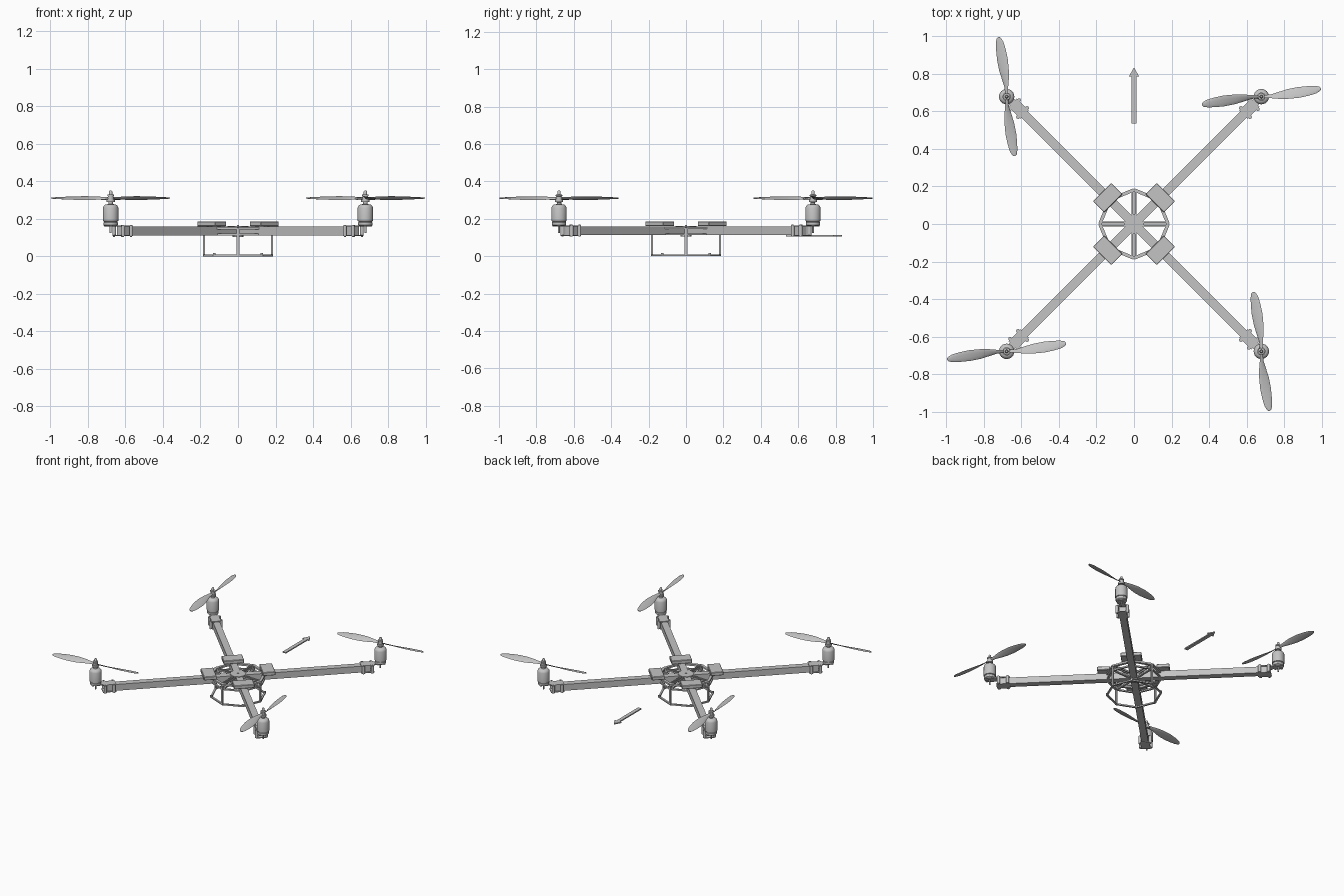
import bpy, bmesh
from math import pi, sin, cos, radians
from mathutils import Matrix, Vector

if "Cube" in bpy.data.objects:
    bpy.data.objects.remove(bpy.data.objects["Cube"])

GREY = bpy.data.materials.new("light grey")
GREY.use_nodes = True
GREY.diffuse_color = (0.55, 0.55, 0.55, 1)
GREY.node_tree.nodes["Principled BSDF"].inputs["Base Color"].default_value = GREY.diffuse_color


def finish(name, bm, turn=0.0, smooth=False):
    """Turn the mesh about the centre and add it to the scene."""
    bmesh.ops.rotate(bm, verts=bm.verts, cent=(0, 0, 0), matrix=Matrix.Rotation(turn, 3, 'Z'))
    bmesh.ops.recalc_face_normals(bm, faces=bm.faces)
    mesh = bpy.data.meshes.new(name)
    bm.to_mesh(mesh)
    bm.free()
    mesh.materials.append(GREY)
    obj = bpy.data.objects.new(name, mesh)
    bpy.context.collection.objects.link(obj)
    if smooth:
        bpy.ops.object.select_all(action='DESELECT')
        obj.select_set(True)
        bpy.context.view_layer.objects.active = obj
        bpy.ops.object.shade_smooth_by_angle(angle=radians(40))
    return obj


def box(bm, centre, size):
    m = Matrix.Translation(centre) @ Matrix.Diagonal((*size, 1))
    bmesh.ops.create_cube(bm, size=1, matrix=m)


def rod(bm, x, y, z0, z1, r, sides=12):
    bmesh.ops.create_cone(bm, cap_ends=True, segments=sides, radius1=r, radius2=r, depth=z1 - z0,
                          matrix=Matrix.Translation((x, y, (z0 + z1) / 2)))


def bar(bm, a, b, width, height):
    """Rectangular bar between two points at the same height."""
    a, b = Vector(a), Vector(b)
    m = (Matrix.Translation((a + b) / 2) @ (b - a).to_track_quat('X', 'Z').to_matrix().to_4x4()
         @ Matrix.Diagonal(((b - a).length, width, height, 1)))
    bmesh.ops.create_cube(bm, size=1, matrix=m)


def lathe(bm, x, profile, sides=24):
    """Closed turned shape from (radius, height) pairs."""
    rings = [[bm.verts.new((x + r * cos(2 * pi * i / sides), r * sin(2 * pi * i / sides), z))
              for i in range(sides)] for r, z in profile]
    for lo, hi in zip(rings, rings[1:]):
        for i in range(sides):
            j = (i + 1) % sides
            bm.faces.new((lo[i], lo[j], hi[j], hi[i]))
    bm.faces.new(rings[0])
    bm.faces.new(rings[-1])


def prism(bm, outline, z0, z1):
    face = bm.faces.new([bm.verts.new((x, y, z0)) for x, y in outline])
    up = bmesh.ops.extrude_face_region(bm, geom=[face])["geom"]
    bmesh.ops.translate(bm, vec=(0, 0, z1 - z0), verts=[v for v in up if isinstance(v, bmesh.types.BMVert)])


def octagon(bm, r, z, width, height):
    pts = [Vector((r * cos(i * pi / 4), r * sin(i * pi / 4), z)) for i in range(8)]
    for i in range(8):
        bar(bm, pts[i], pts[(i + 1) % 8], width, height)


def blade_sections():
    """Span, chord, sideways offset and twist of one blade."""
    return [(0.01, 0.018, 0, -35), (0.05, 0.024, -0.004, -35), (0.09, 0.040, -0.004, -28),
            (0.14, 0.055, -0.002, -22), (0.20, 0.060, 0, -17), (0.25, 0.053, 0.002, -14),
            (0.29, 0.042, 0.004, -11), (0.312, 0.026, 0.006, -9), (0.32, 0.008, 0.006, -8)]


def blade(bm):
    rings = []
    for x, chord, off, twist in blade_sections():
        ring = []
        for i in range(10):
            a = 2 * pi * i / 10
            p = Vector((0, chord / 2 * cos(a), 0.003 * sin(a)))
            p.rotate(Matrix.Rotation(radians(twist), 3, 'X'))
            ring.append(bm.verts.new(p + Vector((x, off, 0))))
        rings.append(ring)
    for lo, hi in zip(rings, rings[1:]):
        for i in range(10):
            j = (i + 1) % 10
            bm.faces.new((lo[i], lo[j], hi[j], hi[i]))
    bm.faces.new(rings[0])
    bm.faces.new(rings[-1])


MOTOR_R = 0.96
for k, side in enumerate(("back_left", "back_right", "front_right", "front_left")):
    turn = pi / 4 + k * pi / 2

    # square tube arm
    bm = bmesh.new()
    box(bm, (0.445, 0, 0.135), (0.89, 0.046, 0.046))
    finish("arm_" + side, bm, turn)

    # clamp with bolts, and the cross mount below the motor
    bm = bmesh.new()
    for z in (0.111, 0.161):
        box(bm, (0.87, 0, z), (0.09, 0.062, 0.006))
    for x in (0.84, 0.90):
        for y in (-0.034, 0.034):
            rod(bm, x, y, 0.108, 0.164, 0.010)
            rod(bm, x, y, 0.104, 0.168, 0.005, 6)
    box(bm, (0.93, 0, 0.161), (0.05, 0.04, 0.006))
    for a in range(4):
        c, s = cos(pi / 4 + a * pi / 2), sin(pi / 4 + a * pi / 2)
        bar(bm, (MOTOR_R, 0, 0.161), (MOTOR_R + 0.036 * c, 0.036 * s, 0.161), 0.014, 0.006)
    rod(bm, MOTOR_R, 0, 0.125, 0.16, 0.005)
    finish("motor_mount_" + side, bm, turn)

    # motor can and shaft
    bm = bmesh.new()
    lathe(bm, MOTOR_R, [(0.030, 0.160), (0.038, 0.166), (0.038, 0.180), (0.036, 0.182), (0.036, 0.186),
                        (0.041, 0.188), (0.041, 0.258), (0.037, 0.268), (0.028, 0.276), (0.012, 0.278),
                        (0.012, 0.288), (0.022, 0.290), (0.022, 0.302), (0.014, 0.304), (0.014, 0.320),
                        (0.018, 0.321), (0.018, 0.328), (0.009, 0.330), (0.009, 0.345), (0.005, 0.350)])
    finish("motor_" + side, bm, turn, True)

    # two-blade propeller
    bm = bmesh.new()
    for half in (0, pi):
        before = set(bm.verts)
        blade(bm)
        bmesh.ops.rotate(bm, verts=[v for v in bm.verts if v not in before], cent=(0, 0, 0),
                         matrix=Matrix.Rotation(half, 3, 'Z'))
    lathe(bm, 0, [(0.017, -0.007), (0.017, 0.007)], 16)
    bmesh.ops.rotate(bm, verts=bm.verts, cent=(0, 0, 0), matrix=Matrix.Rotation(radians(6.5 - 45), 3, 'Z'))
    bmesh.ops.translate(bm, verts=bm.verts, vec=(MOTOR_R, 0, 0.31))
    finish("propeller_" + side, bm, turn, True)

    # speed controller box lying across the arm
    bm = bmesh.new()
    box(bm, (0.198, 0, 0.173), (0.085, 0.138, 0.026))
    bmesh.ops.bevel(bm, geom=bm.edges[:], offset=0.003, segments=1, affect='EDGES')
    finish("controller_" + side, bm, turn)

    # landing leg, foot nub and frame spoke
    bm = bmesh.new()
    box(bm, (0.182, 0, 0.075), (0.010, 0.014, 0.150))
    finish("landing_leg_" + side, bm, k * pi / 2)
    bm = bmesh.new()
    rod(bm, 0.180, 0, 0.0, 0.017, 0.007)
    finish("foot_nub_" + side, bm, turn)
    bm = bmesh.new()
    for y in (-0.009, 0.009):
        box(bm, (0.108, y, 0.150), (0.144, 0.007, 0.012))
    box(bm, (0.108, 0, 0.117), (0.144, 0.014, 0.010))
    finish("frame_spoke_" + side, bm, k * pi / 2)

# centre frame and skid rings
bm = bmesh.new()
octagon(bm, 0.182, 0.150, 0.018, 0.012)
octagon(bm, 0.182, 0.117, 0.012, 0.010)
finish("frame_ring", bm)
bm = bmesh.new()
octagon(bm, 0.180, 0.005, 0.012, 0.010)
finish("skid_ring", bm)

# hub plates over and under the crossing arms
bm = bmesh.new()
lathe(bm, 0, [(0.055, 0.157), (0.055, 0.162)], 8)
lathe(bm, 0, [(0.030, 0.104), (0.030, 0.112)], 8)
lathe(bm, 0, [(0.006, 0.162), (0.006, 0.166)], 12)
finish("hub_plates", bm)

# flat direction arrow
bm = bmesh.new()
right = [(0.013, 0.535), (0.013, 0.785), (0.028, 0.785)]
prism(bm, right + [(0, 0.835)] + [(-x, y) for x, y in reversed(right)], 0.106, 0.114)
finish("direction_arrow", bm)
